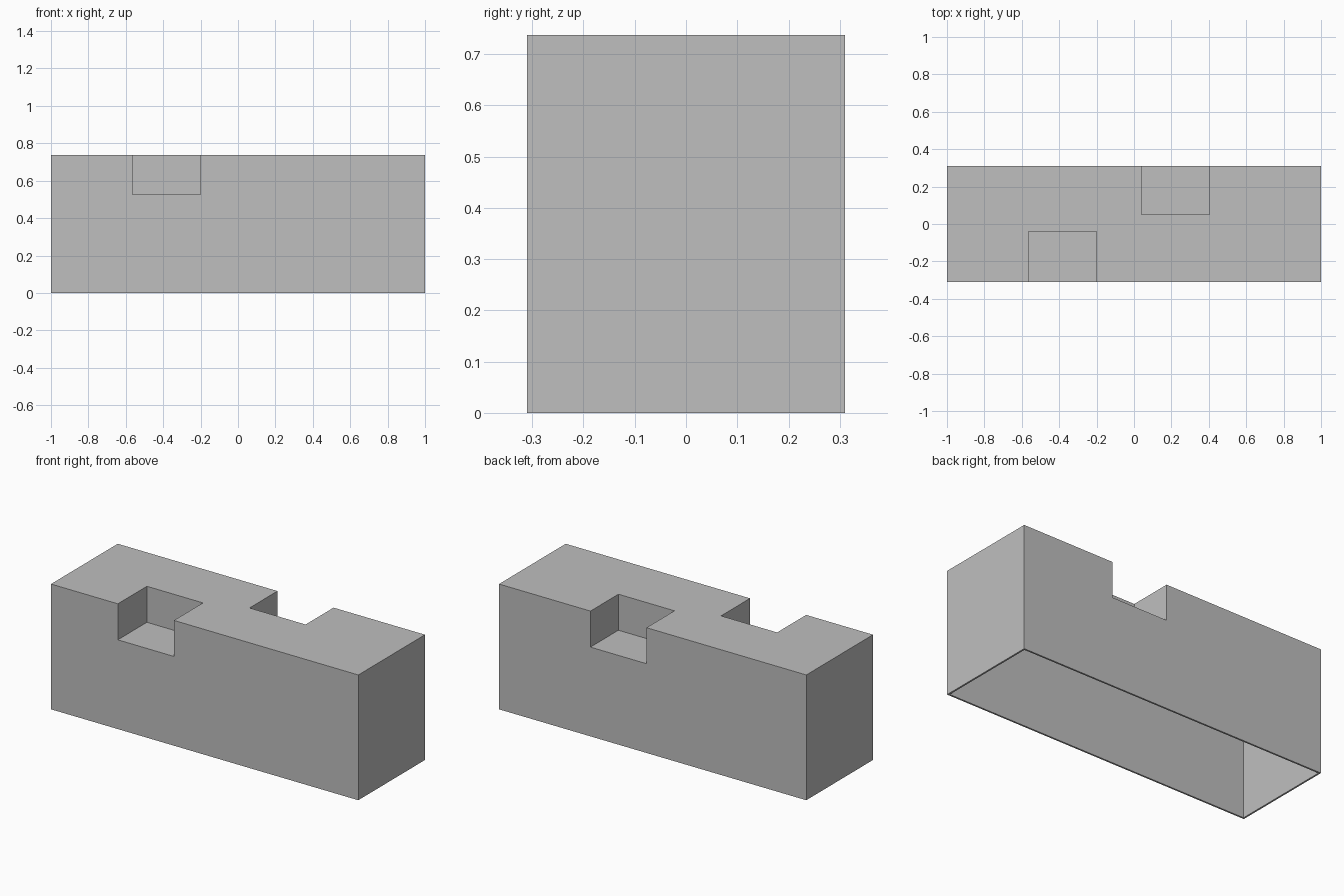
import bpy
import bmesh
from mathutils import Matrix, Vector

cube = bpy.data.objects.get("Cube")
if cube:
    bpy.data.objects.remove(cube, do_unlink=True)

LENGTH, DEPTH, HEIGHT, WALL = 2.0, 0.62, 0.737, 0.01
NOTCH_FLOOR = 0.525
HALF_X, HALF_Y = LENGTH / 2, DEPTH / 2

grey = bpy.data.materials.new("plain grey")
grey.use_nodes = True
grey.diffuse_color = (0.52, 0.52, 0.52, 1)
grey.node_tree.nodes["Principled BSDF"].inputs["Base Color"].default_value = grey.diffuse_color


def box(name, low, high):
    """Axis-aligned box between two opposite corners."""
    low, high = Vector(low), Vector(high)
    bm = bmesh.new()
    bmesh.ops.create_cube(
        bm, size=1,
        matrix=Matrix.Translation((low + high) / 2) @ Matrix.Diagonal((*(high - low), 1)))
    mesh = bpy.data.meshes.new(name)
    bm.to_mesh(mesh)
    bm.free()
    mesh.materials.append(grey)
    obj = bpy.data.objects.new(name, mesh)
    bpy.context.collection.objects.link(obj)
    return obj


def cut(target, cutter):
    """Subtract a hidden cutter from the target."""
    mod = target.modifiers.new("cut " + cutter.name, "BOOLEAN")
    mod.operation = "DIFFERENCE"
    mod.solver = "EXACT"
    mod.object = cutter
    cutter.hide_render = True
    cutter.hide_set(True)


# Outer block and the open-bottomed cavity inside it
shell = box("hollow_block", (-HALF_X, -HALF_Y, 0), (HALF_X, HALF_Y, HEIGHT))
cavity = box("cavity_cutter", (WALL - HALF_X, WALL - HALF_Y, -0.1),
             (HALF_X - WALL, HALF_Y - WALL, HEIGHT - WALL))

# Corner notches in the top edge, with thin walls kept around them
notches = {
    "front_notch": ((-0.565, -0.4), (-0.2, -0.04)),
    "back_notch": ((0.04, 0.05), (0.405, 0.4)),
}
for name, (low, high) in notches.items():
    cut(shell, box(name + "_cutter", (*low, NOTCH_FLOOR), (*high, 1)))
    padded_low = [v - WALL for v in low]
    padded_high = [v + WALL for v in high]
    cut(cavity, box(name + "_wall_cutter", (*padded_low, NOTCH_FLOOR - WALL), (*padded_high, 1)))
cut(shell, cavity)

# Bake the cuts and remove the helpers
bpy.context.view_layer.update()
result = bpy.data.meshes.new_from_object(
    shell.evaluated_get(bpy.context.evaluated_depsgraph_get()))
shell.modifiers.clear()
shell.data = result
for obj in list(bpy.data.objects):
    if obj.name.endswith("_cutter"):
        bpy.data.objects.remove(obj, do_unlink=True)
